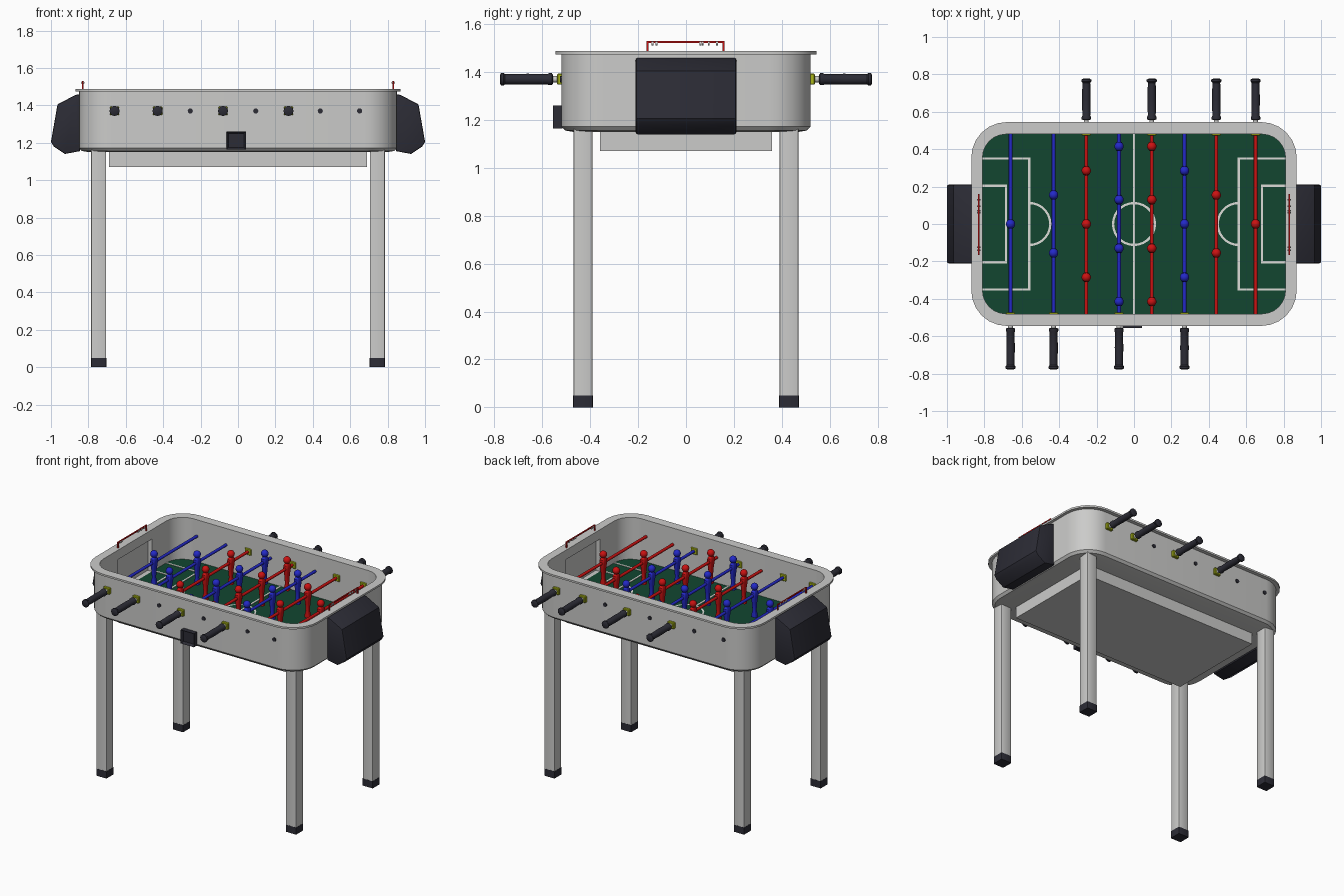
import bpy, bmesh, math
from mathutils import Matrix, Vector

if "Cube" in bpy.data.objects:
    bpy.data.objects.remove(bpy.data.objects["Cube"], do_unlink=True)


def material(name, rgb):
    m = bpy.data.materials.new(name)
    m.use_nodes = True
    m.diffuse_color = (*rgb, 1)
    m.node_tree.nodes["Principled BSDF"].inputs["Base Color"].default_value = (*rgb, 1)
    return m


GREY = material("light_grey", (0.6, 0.6, 0.59))
DARK = material("charcoal", (0.025, 0.025, 0.036))
GREEN = material("field_green", (0.006, 0.062, 0.03))
WHITE = material("line_white", (0.72, 0.72, 0.68))
RED = material("red", (0.6, 0.006, 0.006))
BLUE = material("blue", (0.017, 0.022, 0.58))
LIME = material("lime", (0.4, 0.47, 0.01))


def finish(name, bm, mat, smooth=True):
    bmesh.ops.remove_doubles(bm, verts=bm.verts, dist=1e-5)
    bmesh.ops.recalc_face_normals(bm, faces=bm.faces)
    me = bpy.data.meshes.new(name)
    bm.to_mesh(me)
    bm.free()
    me.materials.append(mat)
    ob = bpy.data.objects.new(name, me)
    bpy.context.collection.objects.link(ob)
    bpy.ops.object.select_all(action="DESELECT")
    ob.select_set(True)
    bpy.context.view_layer.objects.active = ob
    if smooth:
        bpy.ops.object.shade_smooth_by_angle(angle=math.radians(35))
    return ob


def outline(hx, hy, r, seg):
    """Rounded rectangle, or a circle when both half sizes equal r."""
    pts = []
    for k, (sx, sy) in enumerate([(1, 1), (-1, 1), (-1, -1), (1, -1)]):
        for i in range(seg + 1):
            a = math.pi / 2 * (k + i / seg)
            pts.append((sx * (hx - r) + r * math.cos(a), sy * (hy - r) + r * math.sin(a)))
    return pts


def add_loft(bm, sections, seg, place=lambda a, b, h: (a, b, h), closed=False):
    """Skin (half x, half y, radius, height) sections, capped or joined in a loop."""
    rings = [[bm.verts.new(place(a, b, h)) for a, b in outline(hx, hy, r, seg)]
             for hx, hy, r, h in sections]
    pairs = list(zip(rings, rings[1:]))
    if closed:
        pairs.append((rings[-1], rings[0]))
    else:
        bm.faces.new(rings[0])
        bm.faces.new(rings[-1])
    n = len(rings[0])
    for p, q in pairs:
        for i in range(n):
            j = (i + 1) % n
            bm.faces.new((p[i], p[j], q[j], q[i]))


def loft(name, sections, mat, seg=6, **kw):
    bm = bmesh.new()
    add_loft(bm, sections, seg, **kw)
    return finish(name, bm, mat)


def turned(name, profile, mat, x, z, side=1, seg=3):
    """Round part along y from (radius, y) pairs."""
    return loft(name, [(r, r, r, y) for r, y in profile], mat, seg,
                place=lambda a, b, h: (x + a, side * h, z + b))


def box(name, lo, hi, mat, bevel=0):
    lo, hi = Vector(lo), Vector(hi)
    bm = bmesh.new()
    bmesh.ops.create_cube(bm, size=1, matrix=Matrix.Translation((lo + hi) / 2)
                          @ Matrix.Diagonal((*(hi - lo), 1)))
    if bevel:
        bmesh.ops.bevel(bm, geom=bm.edges[:], offset=bevel, segments=1, affect="EDGES")
    return finish(name, bm, mat, False)


# Cabinet shell with the play pocket sunk into it
cabinet = loft("cabinet", [(0.80, 0.47, 0.15, 1.15), (0.835, 0.505, 0.165, 1.156),
                           (0.85, 0.52, 0.175, 1.172), (0.85, 0.52, 0.175, 1.478),
                           (0.81, 0.48, 0.125, 1.478), (0.81, 0.48, 0.125, 1.18)], GREY, 8)

# Goal openings recessed into both end walls
cutter = box("goal_cutter", (-0.842, -0.19, 1.19), (0.842, 0.19, 1.42), GREY)
cutter.hide_render = True
cut = cabinet.modifiers.new("goals", "BOOLEAN")
cut.operation, cut.solver, cut.object = "DIFFERENCE", "EXACT", cutter
bpy.ops.object.select_all(action="DESELECT")
cabinet.select_set(True)
bpy.context.view_layer.objects.active = cabinet
bpy.ops.object.modifier_apply(modifier=cut.name)
bpy.data.objects.remove(cutter, do_unlink=True)

# Top rim, playing field and storage box underneath
loft("top_rim", [(0.87, 0.545, 0.19, 1.474), (0.87, 0.545, 0.19, 1.487),
                 (0.81, 0.48, 0.125, 1.487), (0.81, 0.48, 0.125, 1.474)], GREY, 6, closed=True)
loft("field", [(0.812, 0.482, 0.125, 1.175), (0.812, 0.482, 0.125, 1.19)], GREEN, 8)
box("under_box", (-0.69, -0.36, 1.07), (0.69, 0.36, 1.155), GREY)

# Field markings
LZ, LW = 1.193, 0.006


def line(name, x0, y0, x1, y1):
    box(name, (min(x0, x1) - LW, min(y0, y1) - LW, 1.189),
        (max(x0, x1) + LW, max(y0, y1) + LW, LZ), WHITE)


def arc(name, cx, r, start, end, n=28):
    bm = bmesh.new()
    prev = None
    for i in range(n + 1):
        a = math.radians(start + (end - start) * i / n)
        cur = [bm.verts.new((cx + q * math.cos(a), q * math.sin(a), LZ)) for q in (r - LW, r + LW)]
        if prev:
            bm.faces.new((prev[0], prev[1], cur[1], cur[0]))
        prev = cur
    finish(name, bm, WHITE, False)


line("halfway_line", 0, -0.474, 0, 0.474)
arc("centre_circle", 0, 0.112, 0, 360)
arc("left_arc", 0.56, 0.112, 90, 270)
arc("right_arc", -0.56, 0.112, -90, 90)
for s in (-1, 1):
    for x, y in ((0.56, 0.35), (0.685, 0.205)):
        line("area_front", s * x, -y, s * x, y)
        for t in (-1, 1):
            line("area_side", s * x, t * y, s * 0.803, t * y)

# Legs with dark feet
for sx in (-1, 1):
    for sy in (-1, 1):
        at = lambda a, b, h: (sx * 0.745 + a, sy * 0.43 + b, h)
        loft("leg", [(0.04, 0.04, 0.006, 0.05), (0.04, 0.04, 0.006, 1.165)], GREY, 2, place=at)
        loft("foot", [(0.041, 0.041, 0.006, 0), (0.041, 0.041, 0.006, 0.05)], DARK, 2, place=at)

# Ball return housings on both ends, extruded from a side profile
PROFILE = [(0.845, 1.46), (0.87, 1.455), (0.965, 1.405), (1.0, 1.205), (0.985, 1.18),
           (0.925, 1.14), (0.845, 1.155)]
for s in (-1, 1):
    bm = bmesh.new()
    face = bm.faces.new([bm.verts.new((s * x, -0.21, z)) for x, z in PROFILE])
    out = bmesh.ops.extrude_face_region(bm, geom=[face])
    bmesh.ops.translate(bm, vec=(0, 0.42, 0),
                        verts=[v for v in out["geom"] if isinstance(v, bmesh.types.BMVert)])
    rims = [e for e in bm.edges if abs(e.verts[0].co.y - e.verts[1].co.y) < 0.01]
    bmesh.ops.bevel(bm, geom=rims, offset=0.008, segments=2, profile=0.5, affect="EDGES")
    finish("ball_return", bm, DARK)

# Ball cup on the front with a recessed face
bm = bmesh.new()
bmesh.ops.create_cube(bm, size=1, matrix=Matrix.Translation((-0.01, -0.535, 1.212))
                      @ Matrix.Diagonal((0.104, 0.04, 0.096, 1)))
front = min(bm.faces, key=lambda f: f.calc_center_median().y)
bmesh.ops.inset_individual(bm, faces=[front], thickness=0.014)
bmesh.ops.translate(bm, verts=front.verts, vec=(0, 0.02, 0))
finish("ball_cup", bm, DARK, False)

# Score counters over both ends
for s in (-1, 1):
    x = s * 0.83
    box("score_bar", (x - 0.004, -0.165, 1.521), (x + 0.004, 0.16, 1.529), RED)
    for y in (-0.165, 0.152):
        box("score_post", (x - 0.004, y, 1.48), (x + 0.004, y + 0.008, 1.528), RED)
    for y in (-0.14, -0.124, 0.06, 0.07, 0.095, 0.13):
        turned("score_bead", [(0.009, y - 0.004), (0.009, y + 0.004)], GREY, x, 1.52)


# Player figure, shared by every player of a team
def player_mesh(name, mat):
    bm = bmesh.new()
    add_loft(bm, [(0.018, 0.016, 0.006, -0.155), (0.016, 0.016, 0.006, -0.135),
                  (0.010, 0.013, 0.006, -0.11), (0.013, 0.018, 0.008, -0.05),
                  (0.018, 0.025, 0.010, 0), (0.016, 0.024, 0.010, 0.025),
                  (0.008, 0.009, 0.006, 0.04)], 3)
    bmesh.ops.create_uvsphere(bm, u_segments=14, v_segments=8, radius=0.025,
                              matrix=Matrix.Translation((0, 0, 0.058)))
    ob = finish(name, bm, mat)
    me = ob.data
    bpy.data.objects.remove(ob)
    return me


TEAMS = {-1: (BLUE, player_mesh("blue_player", BLUE)), 1: (RED, player_mesh("red_player", RED))}
KEEPER, DEFENCE, ATTACK, MIDFIELD = [0], [-0.155, 0.155], [-0.285, 0, 0.285], [-0.415, -0.13, 0.13, 0.415]
ROD_Z = 1.37
RODS = [(-0.66, -1, KEEPER), (-0.43, -1, DEFENCE), (-0.255, 1, ATTACK), (-0.08, -1, MIDFIELD),
        (0.095, 1, MIDFIELD), (0.27, -1, ATTACK), (0.44, 1, DEFENCE), (0.65, 1, KEEPER)]

# Rods with handle, bushing, far end cap and players; side is the handle's end
for x, side, spots in RODS:
    mat, mesh = TEAMS[side]
    turned("rod", [(0.01, -0.5), (0.01, 0.5)], mat, x, ROD_Z, side)
    turned("rod_neck", [(0.013, 0.5), (0.013, 0.57)], GREY, x, ROD_Z, side)
    turned("rod_end", [(0.014, -0.5), (0.014, -0.526)], DARK, x, ROD_Z, side)
    y0, y1 = sorted((side * 0.472, side * 0.538))
    box("bushing", (x - 0.025, y0, ROD_Z - 0.023), (x + 0.025, y1, ROD_Z + 0.023), LIME, 0.004)
    turned("handle", [(0.017, 0.555), (0.025, 0.56), (0.025, 0.572), (0.021, 0.58), (0.023, 0.66),
                      (0.021, 0.755), (0.027, 0.762), (0.027, 0.772), (0.018, 0.777)],
           DARK, x, ROD_Z, side)
    for y in spots:
        ob = bpy.data.objects.new("player", mesh)
        ob.location = (x, y, ROD_Z)
        bpy.context.collection.objects.link(ob)
